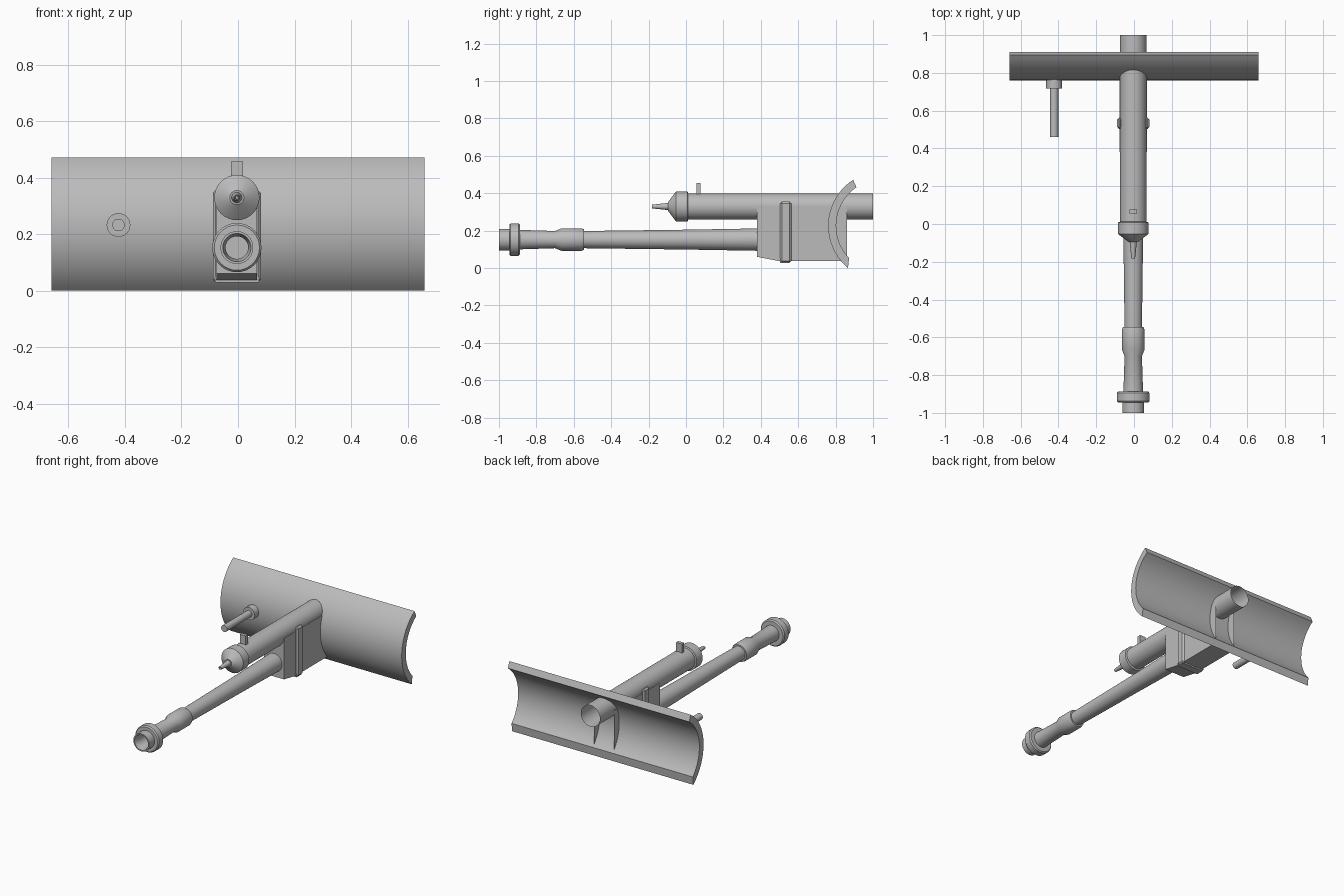
import bpy, bmesh, math
from mathutils import Vector

if "Cube" in bpy.data.objects:
    bpy.data.objects.remove(bpy.data.objects["Cube"])

CX = -0.004          # gun axis in x
gray = bpy.data.materials.new("steel gray")
gray.diffuse_color = (0.5, 0.5, 0.5, 1)
gray.use_nodes = True
gray.node_tree.nodes["Principled BSDF"].inputs["Base Color"].default_value = gray.diffuse_color


def finish(name, bm, smooth=True, recalc=True):
    """Turn a bmesh into a named object."""
    if recalc:
        bmesh.ops.recalc_face_normals(bm, faces=bm.faces)
    me = bpy.data.meshes.new(name)
    bm.to_mesh(me)
    bm.free()
    me.materials.append(gray)
    ob = bpy.data.objects.new(name, me)
    bpy.context.collection.objects.link(ob)
    if smooth:
        bpy.ops.object.select_all(action='DESELECT')
        ob.select_set(True)
        bpy.context.view_layer.objects.active = ob
        bpy.ops.object.shade_smooth_by_angle(angle=math.radians(30))
    return ob


def lathe(name, x, z, profile, cap_start=True, cap_end=True, n=32):
    """Spin (y, radius) points about an axis along y."""
    bm = bmesh.new()
    rings = []
    for y, r in profile:
        rings.append([bm.verts.new((x + r * math.sin(2 * math.pi * i / n), y,
                                    z + r * math.cos(2 * math.pi * i / n)))
                      for i in range(n)])
    for a, b in zip(rings, rings[1:]):
        for i in range(n):
            j = (i + 1) % n
            bm.faces.new((a[i], a[j], b[j], b[i]))
    if cap_start:
        bm.faces.new(rings[0])
    if cap_end:
        bm.faces.new(rings[-1])
    return finish(name, bm)


def extrude_x(name, outline, x0, x1, smooth=False, bevel=0.0):
    """Extrude a closed (y, z) outline from x0 to x1."""
    bm = bmesh.new()
    a = [bm.verts.new((x0, y, z)) for y, z in outline]
    b = [bm.verts.new((x1, y, z)) for y, z in outline]
    n = len(outline)
    bm.faces.new(a)
    bm.faces.new(b)
    for i in range(n):
        j = (i + 1) % n
        bm.faces.new((a[i], a[j], b[j], b[i]))
    if bevel:
        bmesh.ops.bevel(bm, geom=bm.edges[:], offset=bevel, segments=1, affect='EDGES')
    return finish(name, bm, smooth)


def rect(y0, y1, z0, z1):
    return [(y0, z0), (y1, z0), (y1, z1), (y0, z1)]


# curved mantlet shield
def arc(r, low, high, n=20):
    angles = [math.radians(low + (high - low) * i / n) for i in range(n + 1)]
    return [(1.053 - r * math.cos(t), 0.226 + r * math.sin(t)) for t in angles]


extrude_x("mantlet_shield", arc(0.293, -50.4, 57) + arc(0.25, -43.5, 55.5)[::-1],
          -0.66, 0.66, smooth=True)

# main barrel with muzzle bore, collar and sleeve
lathe("main_barrel", CX, 0.152, [
    (-0.86, 0.040), (-0.95, 0.040), (-1.0, 0.050), (-1.0, 0.058), (-0.945, 0.058),
    (-0.945, 0.080), (-0.937, 0.087), (-0.896, 0.087), (-0.888, 0.080), (-0.888, 0.052),
    (-0.70, 0.046), (-0.665, 0.060), (-0.56, 0.060), (-0.545, 0.055), (-0.545, 0.046),
    (0.0, 0.053), (0.40, 0.060)])

# recoil cylinder, open at the rear
lathe("recoil_cylinder", CX, 0.329, [(0.0, 0.07), (1.0, 0.07)], cap_end=False)

# cylinder cap with cone and tip
lathe("cylinder_cap", CX, 0.329, [
    (-0.095, 0.018), (-0.095, 0.025), (-0.055, 0.078), (-0.053, 0.08),
    (0.008, 0.08), (0.012, 0.07)])
lathe("cap_tip", CX, 0.329, [
    (-0.16, 0.005), (-0.182, 0.007), (-0.182, 0.010), (-0.085, 0.020)], n=20)

# sight tab on top of the cylinder
extrude_x("sight_tab", rect(0.055, 0.078, 0.37, 0.456), CX - 0.021, CX + 0.021)

# cradle housing, open at the rear
housing = extrude_x("cradle_housing", [
    (0.38, 0.06), (0.50, 0.037), (0.86, 0.037), (0.86, 0.329), (0.38, 0.329)],
    CX - 0.072, CX + 0.072)
bm = bmesh.new()
bm.from_mesh(housing.data)
bmesh.ops.delete(bm, geom=[f for f in bm.faces if f.normal.y > 0.9], context='FACES_ONLY')
bm.to_mesh(housing.data)
bm.free()

# straps on the cradle sides and below
for name, s in (("left_strap", -1), ("right_strap", 1)):
    xs = sorted((CX + s * 0.06, CX + s * 0.085))
    extrude_x(name, rect(0.503, 0.563, 0.029, 0.355), xs[0], xs[1], bevel=0.01)
extrude_x("bottom_strap", rect(0.503, 0.553, 0.028, 0.05), CX - 0.078, CX + 0.078)

# side gun with base collar
lathe("side_gun", -0.423, 0.232, [
    (0.46, 0.022), (0.718, 0.022), (0.718, 0.042), (0.80, 0.042)], n=24)
